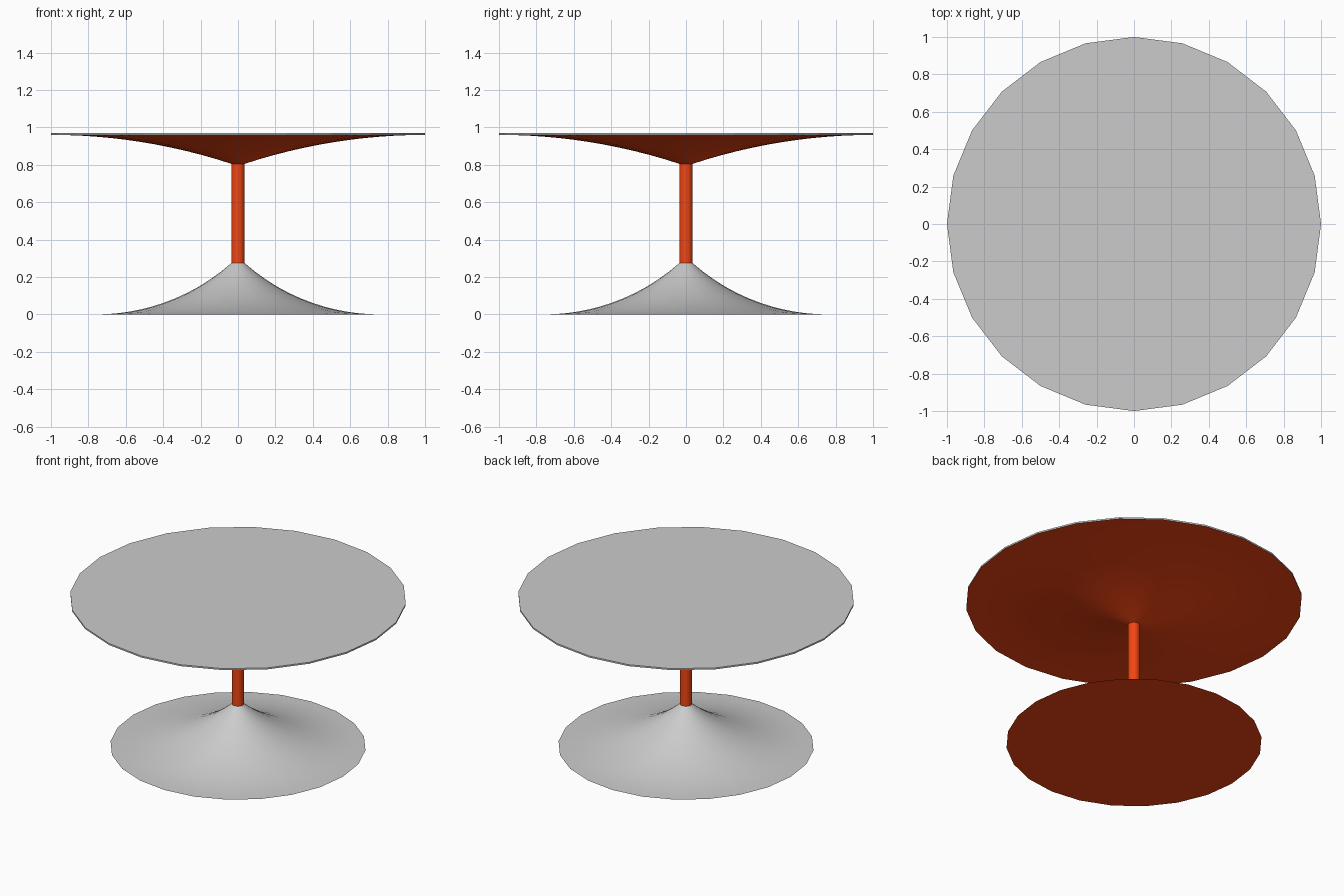
import bpy, bmesh, math

if "Cube" in bpy.data.objects:
    bpy.data.objects.remove(bpy.data.objects["Cube"])

SIDES = 24

orange = bpy.data.materials.new("orange_paint")
orange.diffuse_color = (0.9, 0.06, 0.006, 1)
orange.use_nodes = True
orange.node_tree.nodes["Principled BSDF"].inputs["Base Color"].default_value = orange.diffuse_color


def lathe(name, profile, material=None, smooth=40):
    """Revolve (radius, z) points, listed bottom to top, about the z axis."""
    bm = bmesh.new()
    rings = []
    for r, z in profile:
        if r == 0:
            rings.append([bm.verts.new((0, 0, z))] * SIDES)
        else:
            rings.append([bm.verts.new((r * math.cos(math.tau * i / SIDES),
                                        r * math.sin(math.tau * i / SIDES), z))
                          for i in range(SIDES)])
    for low, high in zip(rings, rings[1:]):
        for i in range(SIDES):
            j = (i + 1) % SIDES
            quad = dict.fromkeys((low[i], low[j], high[j], high[i]))
            bm.faces.new(list(quad))
    mesh = bpy.data.meshes.new(name)
    bm.to_mesh(mesh)
    bm.free()
    obj = bpy.data.objects.new(name, mesh)
    bpy.context.collection.objects.link(obj)
    if material:
        mesh.materials.append(material)
    bpy.ops.object.select_all(action='DESELECT')
    obj.select_set(True)
    bpy.context.view_layer.objects.active = obj
    bpy.ops.object.shade_smooth_by_angle(angle=math.radians(smooth))
    return obj


def flare(r_in, r_out, height, steps=12):
    """Circular arc, level at r_out and rising by height towards r_in."""
    w = r_out - r_in
    R = (w * w + height * height) / (2 * height)
    radii = [r_out - w * i / steps for i in range(steps + 1)]
    return [(r, R - math.sqrt(R * R - (r_out - r) ** 2)) for r in radii]


STEM_R, BASE_TOP, NECK, TOP_LOW, TOP_HIGH = 0.035, 0.275, 0.805, 0.96, 0.97

# Flared foot and its flat underside
lathe("base", flare(STEM_R, 0.76, BASE_TOP))
lathe("base_underside", [(0, 0), (0.76, 0)], orange)

# Central column
lathe("stem", [(STEM_R, BASE_TOP), (STEM_R, NECK)], orange)

# Dished underside of the top
dish = [(r, TOP_LOW - z) for r, z in reversed(flare(STEM_R, 1.0, TOP_LOW - NECK))]
lathe("tabletop_underside", dish, orange)

# Thin flat top with its rim
lathe("tabletop", [(1.0, TOP_LOW), (1.0, TOP_HIGH), (0, TOP_HIGH)], smooth=10)
